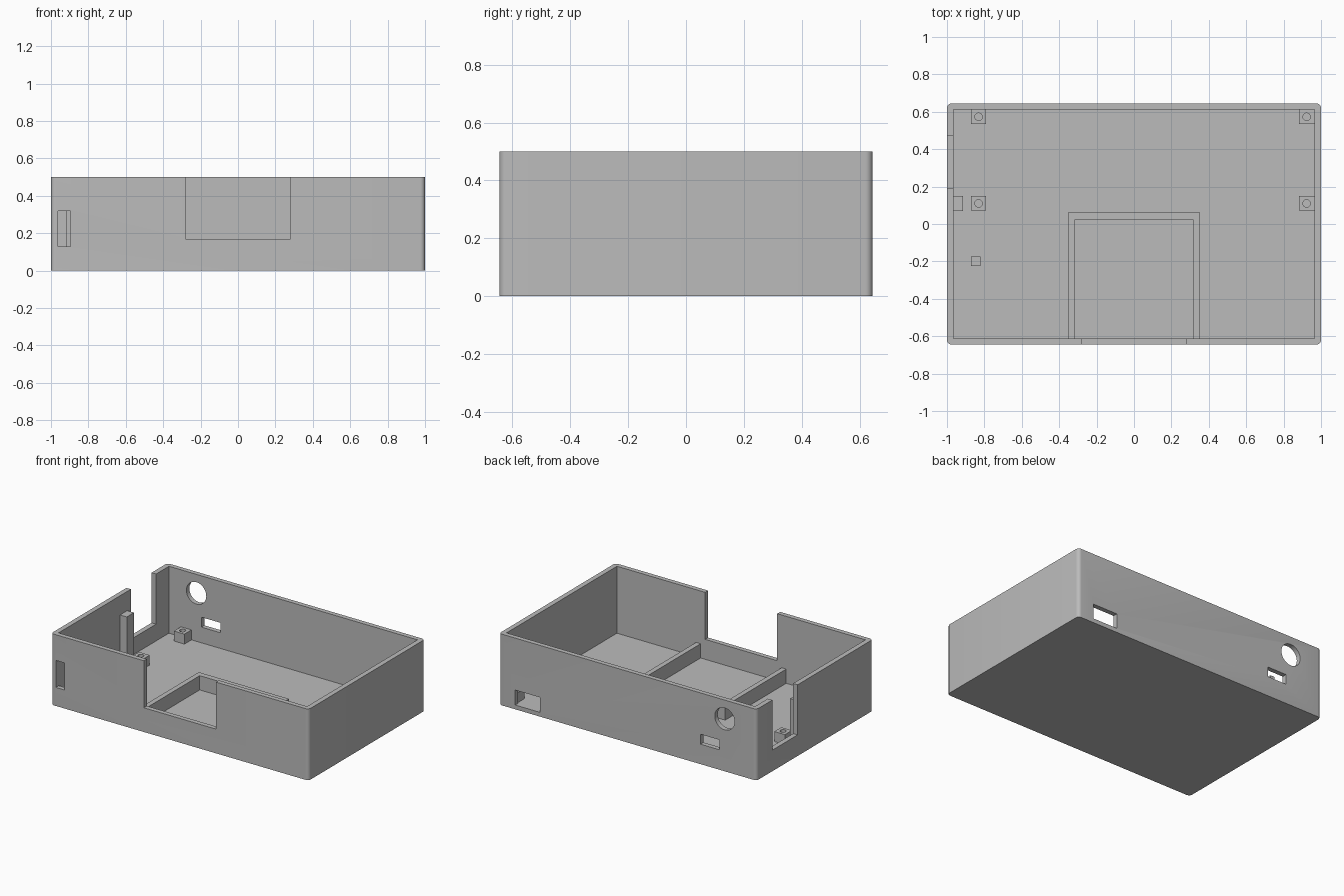
import bpy, bmesh
from mathutils import Matrix, Vector

cube = bpy.data.objects.get("Cube")
if cube:
    bpy.data.objects.remove(cube, do_unlink=True)

grey = bpy.data.materials.new("plain grey")
grey.use_nodes = True
colour = (0.5, 0.5, 0.5, 1)
grey.diffuse_color = colour
grey.node_tree.nodes["Principled BSDF"].inputs["Base Color"].default_value = colour

HX, HY, H = 1.0, 0.645, 0.5      # half sizes and height of the case
IX, IY, FLOOR = 0.965, 0.612, 0.03


def finish(name, bm):
    mesh = bpy.data.meshes.new(name)
    bm.to_mesh(mesh)
    bm.free()
    obj = bpy.data.objects.new(name, mesh)
    bpy.context.collection.objects.link(obj)
    mesh.materials.append(grey)
    return obj


def box(name, x, y, z, corner=0):
    """Box from its (min, max) ranges, with optional rounded upright edges."""
    bm = bmesh.new()
    lo, hi = Vector((x[0], y[0], z[0])), Vector((x[1], y[1], z[1]))
    size = Matrix.Diagonal((*(hi - lo), 1))
    bmesh.ops.create_cube(bm, size=1, matrix=Matrix.Translation((lo + hi) / 2) @ size)
    if corner:
        upright = [e for e in bm.edges if abs(e.verts[0].co.z - e.verts[1].co.z) > 0.01]
        bmesh.ops.bevel(bm, geom=upright, offset=corner, segments=6,
                        profile=0.5, affect='EDGES')
    return finish(name, bm)


def cylinder(name, centre, radius, depth, axis='Z', sides=32):
    bm = bmesh.new()
    turn = Matrix.Rotation(1.5707963, 4, 'X') if axis == 'Y' else Matrix()
    bmesh.ops.create_cone(bm, cap_ends=True, segments=sides, radius1=radius,
                          radius2=radius, depth=depth,
                          matrix=Matrix.Translation(centre) @ turn)
    return finish(name, bm)


def cut(obj, *cutters):
    """Subtract each cutter from the object, then remove it."""
    bpy.context.view_layer.objects.active = obj
    for cutter in cutters:
        mod = obj.modifiers.new("cut", 'BOOLEAN')
        mod.operation, mod.solver, mod.object = 'DIFFERENCE', 'EXACT', cutter
        bpy.ops.object.modifier_apply(modifier=mod.name)
        bpy.data.objects.remove(cutter, do_unlink=True)


def smooth(obj):
    bpy.ops.object.select_all(action='DESELECT')
    obj.select_set(True)
    bpy.context.view_layer.objects.active = obj
    bpy.ops.object.shade_smooth_by_angle(angle=0.6)


# Open-topped case with its wall openings
case = box("case", (-HX, HX), (-HY, HY), (0, H), corner=0.025)
back = (0.58, 0.7)
cut(case,
    box("cavity", (-IX, IX), (-IY, IY), (FLOOR, 0.6)),
    box("front_notch", (-0.28, 0.28), (-0.7, -0.58), (0.17, 0.6)),
    box("front_slot", (-0.963, -0.895), (-0.7, -0.58), (0.13, 0.32)),
    box("side_notch", (-1.1, -0.93), (0.19, 0.47), (0.148, 0.6)),
    cylinder("round_port", (-0.752, HY, 0.368), 0.077, 0.15, 'Y', 48),
    box("small_port", (-0.713, -0.565), back, (0.14, 0.21)),
    box("large_port", (0.682, 0.875), back, (FLOOR, 0.135)))
smooth(case)

# Low three-sided divider around the front compartment
divider = box("divider", (-0.35, 0.35), (-IY, 0.065), (FLOOR, 0.13))
cut(divider, box("divider_gap", (-0.315, 0.315), (-0.7, 0.025), (0, 0.3)))

# Square standoffs with screw holes
for side, x in (("right", -0.831), ("left", 0.923)):
    for place, y in (("back", 0.573), ("middle", 0.11)):
        post = box(f"{place}_{side}_standoff", (x - 0.041, x + 0.041),
                   (y - 0.039, y + 0.039), (FLOOR, 0.1))
        cut(post, cylinder("screw_hole", (x, y, 0.1), 0.02, 0.12))
        smooth(post)

# Plain posts
box("wall_post", (-IX, -0.913), (0.07, 0.15), (FLOOR, 0.365))
box("small_post", (-0.872, -0.82), (-0.225, -0.175), (FLOOR, 0.1))
